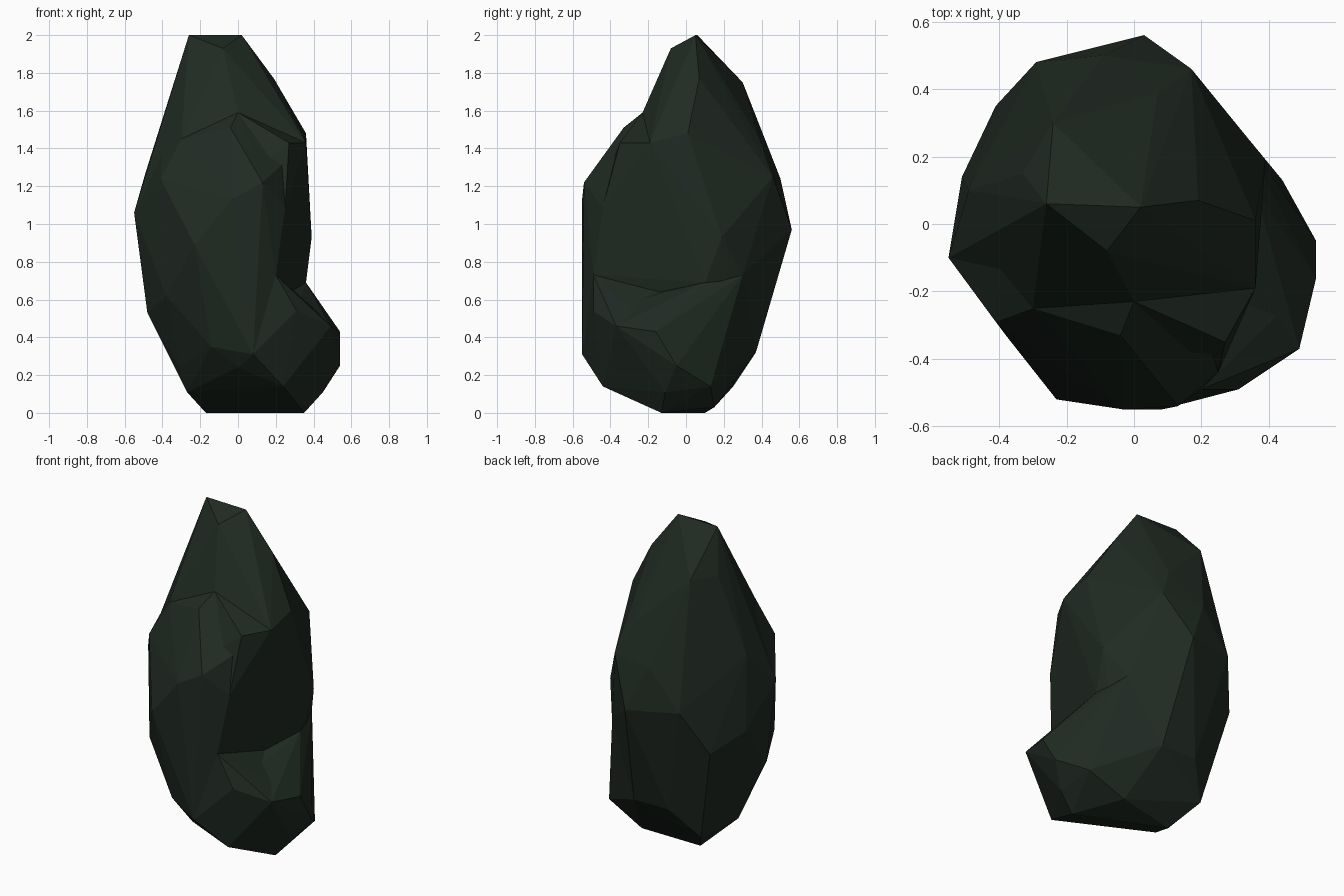
import bpy
import bmesh

# Remove the default cube only
default_cube = bpy.data.objects.get("Cube")
if default_cube:
    bpy.data.objects.remove(default_cube, do_unlink=True)

# Single dark mossy stone colour
stone = bpy.data.materials.new("dark_green_stone")
stone.use_nodes = True
stone_colour = (.014, .023, .016, 1)
stone.diffuse_color = stone_colour
shader = stone.node_tree.nodes["Principled BSDF"]
shader.inputs["Base Color"].default_value = stone_colour
shader.inputs["Roughness"].default_value = .9


def chiselled_block(name, corners):
    """Wrap corner points in a faceted convex block."""
    bm = bmesh.new()
    for corner in corners:
        bm.verts.new(corner)
    hull = bmesh.ops.convex_hull(bm, input=bm.verts[:])
    leftovers = set(hull["geom_interior"]) | set(hull["geom_unused"])
    spare = [item for item in leftovers if isinstance(item, bmesh.types.BMVert)]
    bmesh.ops.delete(bm, geom=spare, context="VERTS")
    bmesh.ops.recalc_face_normals(bm, faces=bm.faces[:])
    mesh = bpy.data.meshes.new(name)
    bm.to_mesh(mesh)
    bm.free()
    mesh.materials.append(stone)
    block = bpy.data.objects.new(name, mesh)
    bpy.context.collection.objects.link(block)
    return block


def fuse(body, block):
    """Union a block into the body, then discard the block."""
    union = body.modifiers.new("fuse", "BOOLEAN")
    union.operation = "UNION"
    union.solver = "EXACT"
    union.object = block
    depsgraph = bpy.context.evaluated_depsgraph_get()
    fused = bpy.data.meshes.new_from_object(body.evaluated_get(depsgraph))
    body.modifiers.clear()
    body.data = fused
    bpy.data.objects.remove(block, do_unlink=True)


# Narrow ridge at the top
crown = [
    (-.26, .06, 2), (.02, .05, 2), (-.08, -.08, 1.93),
    (.19, .07, 1.77), (-.24, .3, 1.75), (-.33, .15, 1.74),
]

# Sloping facets below the crown
shoulder = [
    (0, -.23, 1.59), (-.3, -.25, 1.45), (.36, .01, 1.48),
    (.36, -.19, 1.43), (.07, .39, 1.45), (-.25, .37, 1.42),
    (-.38, .07, 1.57),
]

# Widest band, front and back halves
belly_front = [
    (-.04, -.33, 1.51), (.13, -.54, 1.22), (-.03, -.55, 1.13),
    (.25, -.44, 1.09), (-.41, -.29, 1.24), (-.23, -.52, .89),
    (.2, -.49, .73),
]
belly_back = [
    (-.49, .1, 1.27), (-.55, -.1, 1.06), (.17, .46, 1.25),
    (-.09, .5, 1.24), (.03, .56, .97), (-.29, .48, 1),
    (.39, .19, .93),
]

# Tapered underside
base = [
    (-.51, .14, .82), (-.41, .35, .73), (.3, .3, .73), (.36, .1, .69),
    (-.38, -.33, .62), (-.48, -.11, .53), (.08, -.55, .31),
    (-.14, -.45, .35), (-.31, -.18, .24), (.1, .37, .32),
    (-.14, .37, .32), (-.28, .25, .14), (-.27, -.13, .11),
    (-.17, .1, 0), (.2, .15, .03), (0, -.45, .24),
]

# Upright rib beside the front hollow
front_rib = [
    (.27, -.35, 1.43), (.36, -.19, 1.43), (0, -.23, 1.59),
    (.14, -.39, 1.33), (.25, -.44, 1.09), (.2, -.49, .73),
    (.36, .01, 1.48), (.1, 0, 1),
]

# Bulging ledge at the lower left, wrapping under the body
ledge = [
    (.31, -.49, .54), (.49, -.37, .46), (.54, -.16, .43),
    (.54, -.05, .25), (.44, .13, .14), (.36, .1, .69),
    (.3, .3, .73), (.28, -.14, .64), (.08, -.55, .31),
    (.24, -.44, .14), (.45, -.11, .11), (.35, -.13, 0),
    (.1, .37, .32), (.2, .15, .03), (-.17, .1, 0),
    (-.27, -.13, .11), (0, -.45, .24),
]

# Front slope running from the belly down onto the ledge
front_slope = [
    (-.23, -.52, .89), (.2, -.49, .73), (.31, -.49, .54),
    (.28, -.14, .64), (.49, -.37, .46), (.54, -.16, .43),
    (.08, -.55, .31), (.24, -.44, .14), (0, -.2, .5),
]

rock = chiselled_block("rock", shoulder + belly_front + belly_back + base)
fuse(rock, chiselled_block("rock_crown", crown + shoulder + belly_back))
fuse(rock, chiselled_block("rock_front_rib", front_rib))
fuse(rock, chiselled_block("rock_ledge", ledge))
fuse(rock, chiselled_block("rock_front_slope", front_slope))

# Crisp facets
for facet in rock.data.polygons:
    facet.use_smooth = False
    facet.material_index = 0
